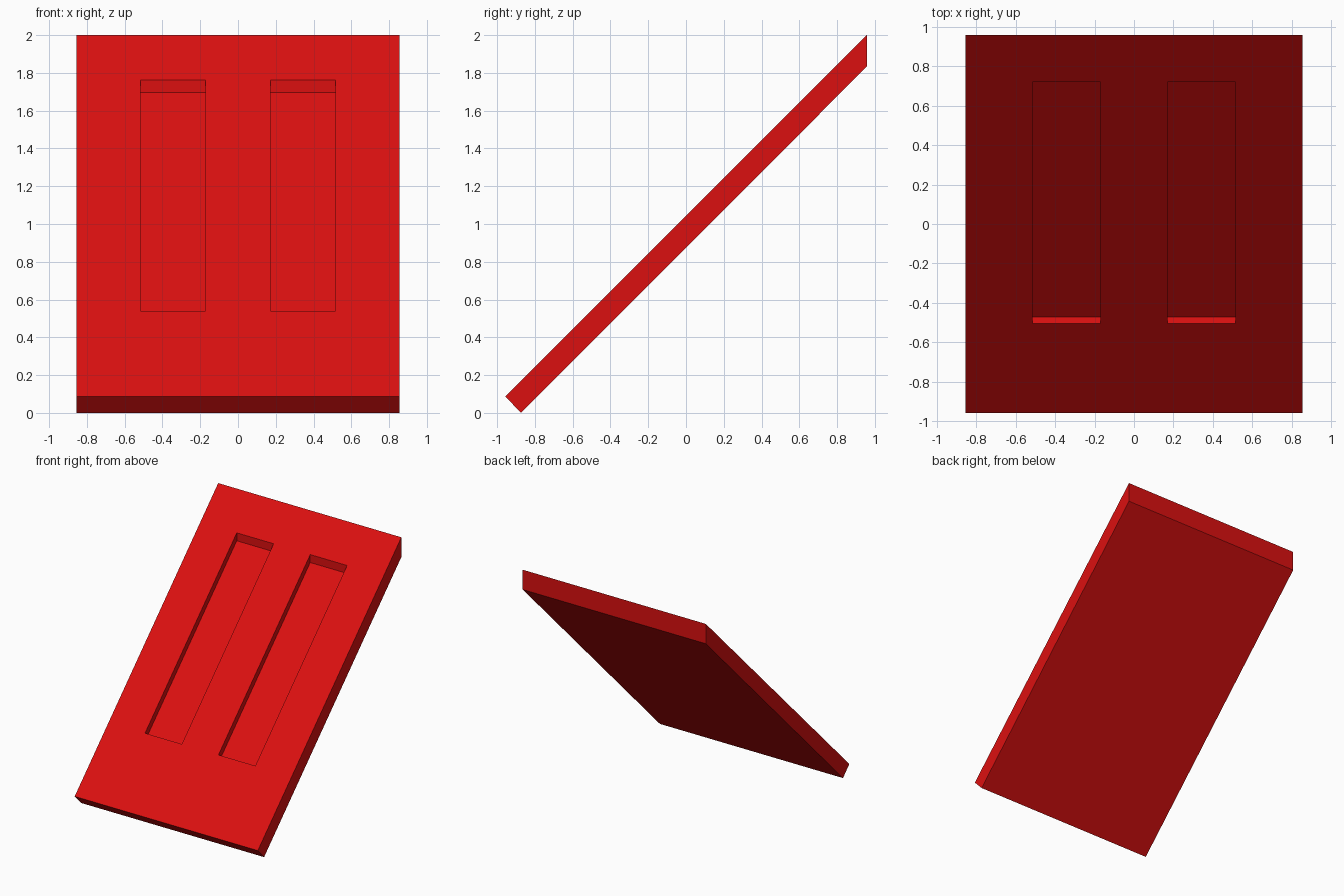
import bpy
import bmesh

cube = bpy.data.objects.get("Cube")
if cube:
    bpy.data.objects.remove(cube, do_unlink=True)

red = bpy.data.materials.new("bright red")
red.use_nodes = True
red.diffuse_color = (0.71, 0.005, 0.005, 1)
red.node_tree.nodes["Principled BSDF"].inputs["Base Color"].default_value = red.diffuse_color


def prism(name, profile, spans):
    """Extrude a y-z profile along x over each span, in one object."""
    bm = bmesh.new()
    for x0, x1 in spans:
        face = bm.faces.new([bm.verts.new((x0, y, z)) for y, z in profile])
        side = bmesh.ops.extrude_face_region(bm, geom=[face])
        verts = [g for g in side["geom"] if isinstance(g, bmesh.types.BMVert)]
        bmesh.ops.translate(bm, verts=verts, vec=(x1 - x0, 0, 0))
    bmesh.ops.recalc_face_normals(bm, faces=bm.faces)
    mesh = bpy.data.meshes.new(name)
    bm.to_mesh(mesh)
    bm.free()
    mesh.materials.append(red)
    obj = bpy.data.objects.new(name, mesh)
    bpy.context.collection.objects.link(obj)
    return obj


# Sloping slab: square lower end, upright upper end
half_width = 0.855
slab = prism("sloped_panel",
             [(-0.957, 0.087), (0.957, 2.0), (0.957, 1.833), (-0.873, 0.0)],
             [(-half_width, half_width)])

# Two long recesses: square lower wall, upright upper wall, floor parallel to the slope
rise, depth = 1.044, 0.068
low, high, over = -0.505, 0.719, 0.1
slot_profile = [
    (low - over, low + rise + over),
    (high, high + rise + 2 * over),
    (high, high + rise - depth),
    (low + depth / 2, low + rise - depth / 2),
]
slots = prism("slot_cutter", slot_profile, [(-0.515, -0.171), (0.171, 0.515)])
slots.hide_render = True

# Cut the recesses and discard the cutter
cut = slab.modifiers.new("slots", "BOOLEAN")
cut.operation = "DIFFERENCE"
cut.solver = "EXACT"
cut.object = slots
bpy.context.view_layer.objects.active = slab
slab.select_set(True)
bpy.ops.object.modifier_apply(modifier=cut.name)
bpy.data.objects.remove(slots, do_unlink=True)
